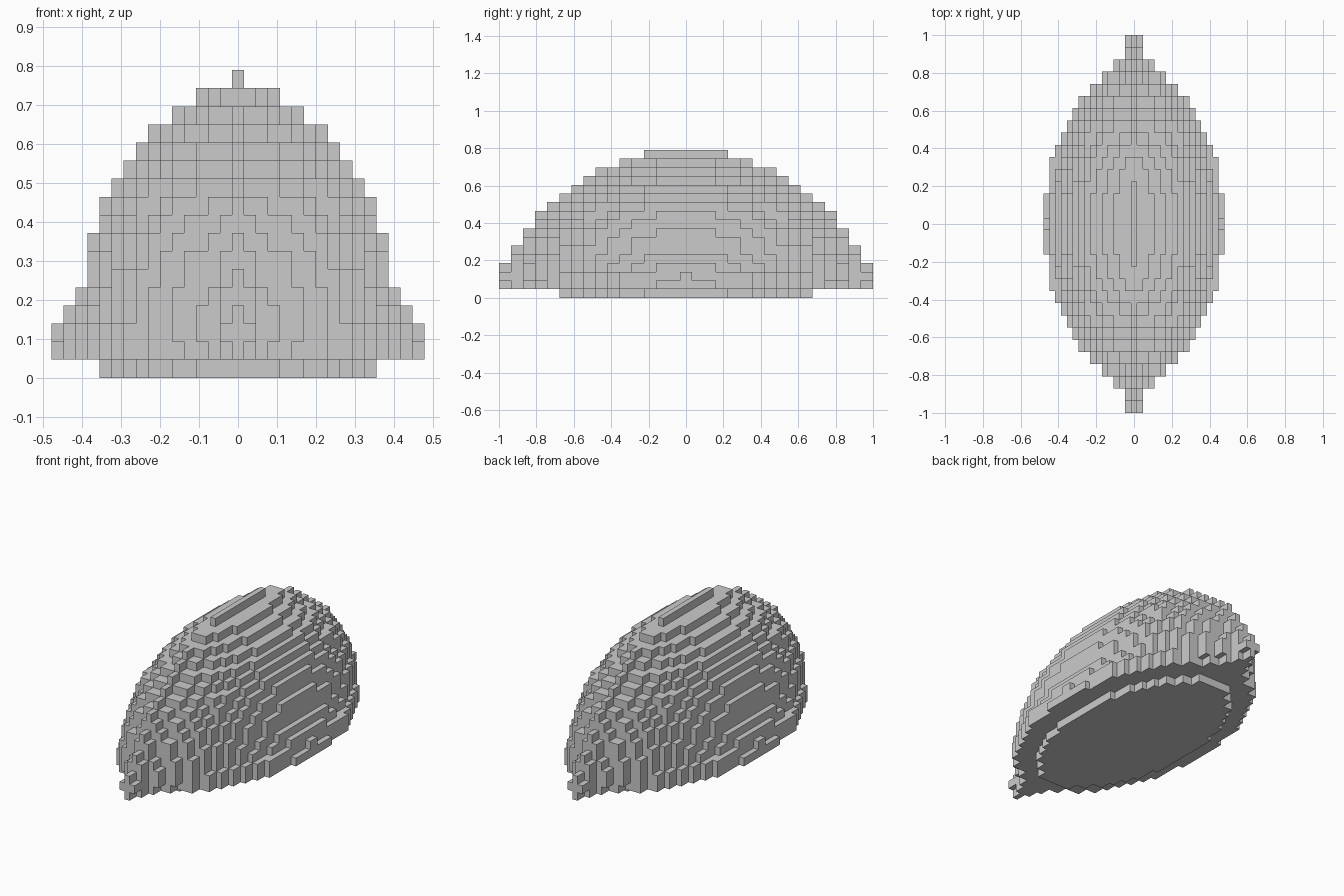
import bpy, bmesh

if "Cube" in bpy.data.objects:
    bpy.data.objects.remove(bpy.data.objects["Cube"])

# Cell size of the stepped grid (31 x 31 x 17 cells)
SX, SY, SZ = 0.0309, 2 / 31, 0.0465

# Half extents in cells for each layer above the base, bottom to top
HALF_X = [15.5, 15.02, 14.5, 13.6, 12.9, 12.7, 12.3, 11.8, 11.4,
          10.5, 9.6, 8.6, 7.6, 5.9, 3.9, 0.5]
HALF_Y = [15.5, 15.4, 15.1, 14.7, 14.1, 13.7, 13.2, 12.8, 12.2,
          11.5, 10.5, 9.5, 8.5, 7.6, 5.9, 3.5]
# Half width in cells for each row away from the middle
PLAN = [15, 15, 15, 14, 14, 14, 13, 12, 11, 10, 9, 7, 5, 3, 1, 1]
RIM = PLAN[:11] + [7, 4, 2, 1, 0]
BASE = [11, 11, 11, 11, 10, 10, 9, 8, 7, 5, 3]


def half_width(k, j):
    """Half width in cells of row j in layer k, or -1 if the row is empty."""
    if k == 0:  # inset base
        return BASE[j] if j < len(BASE) else -1
    if k == 1:  # overhanging rim
        return RIM[j]
    if k == 2:  # widest layer
        return PLAN[j] if j == 0 or j > 2 else 14
    a, b = HALF_X[k - 1], HALF_Y[k - 1]
    if j > b:
        return -1
    lens = int(a * (1 - (j / b) ** 2))
    ball = int(max(0, 177 - (k - 2) ** 2 - j * j) ** 0.5)
    return min(max(lens, ball), int(a), PLAN[j])


# Fill the pointed, stepped dome with cells
cells = set()
for k in range(17):
    for j in range(-15, 16):
        w = half_width(k, abs(j))
        cells.update((i, j, k) for i in range(-w, w + 1))

# Skin the cells with outer faces only
bm = bmesh.new()
verts = {}


def corner(c):
    if c not in verts:
        verts[c] = bm.verts.new(((c[0] - 0.5) * SX, (c[1] - 0.5) * SY, c[2] * SZ))
    return verts[c]


for cell in sorted(cells):
    for axis in range(3):
        for side in (0, 1):
            near = list(cell)
            near[axis] += 2 * side - 1
            if tuple(near) in cells:
                continue
            u, v = (axis + 1) % 3, (axis + 2) % 3
            loop = []
            for du, dv in ((0, 0), (1, 0), (1, 1), (0, 1)):
                c = list(cell)
                c[axis] += side
                c[u] += du
                c[v] += dv
                loop.append(corner(tuple(c)))
            bm.faces.new(loop if side else loop[::-1])

mesh = bpy.data.meshes.new("stepped_dome")
bm.to_mesh(mesh)
bm.free()
dome = bpy.data.objects.new("stepped_dome", mesh)
bpy.context.collection.objects.link(dome)
